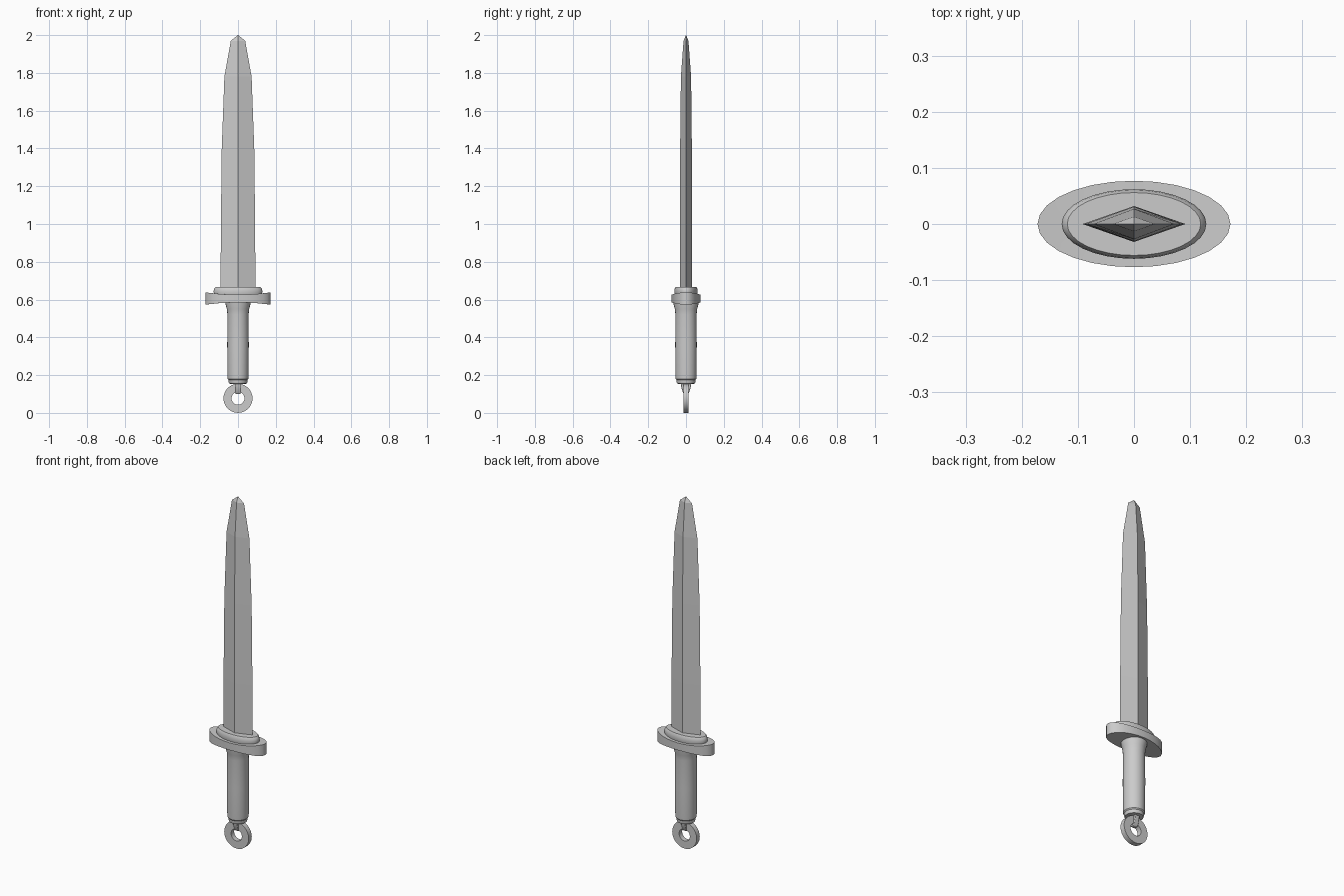
import bpy, bmesh, math

if "Cube" in bpy.data.objects:
    bpy.data.objects.remove(bpy.data.objects["Cube"])


def finish(name, bm, smooth=None):
    bmesh.ops.recalc_face_normals(bm, faces=bm.faces)
    me = bpy.data.meshes.new(name)
    bm.to_mesh(me)
    bm.free()
    ob = bpy.data.objects.new(name, me)
    bpy.context.collection.objects.link(ob)
    if smooth:
        bpy.ops.object.select_all(action='DESELECT')
        ob.select_set(True)
        bpy.context.view_layer.objects.active = ob
        bpy.ops.object.shade_smooth_by_angle(angle=math.radians(smooth))
    return ob


def loft(name, sections, sides, smooth=None, bend=None, closed=False):
    """Skin elliptical rings given as (half x, half y, z)."""
    bm = bmesh.new()
    rings = []
    for rx, ry, z in sections:
        ring = []
        for i in range(sides):
            a = 2 * math.pi * i / sides
            x, y = rx * math.cos(a), ry * math.sin(a)
            ring.append(bm.verts.new((x, y, z + (bend(x, z) if bend else 0))))
        rings.append(ring)
    for a, b in zip(rings, rings[1:]):
        for i in range(sides):
            j = (i + 1) % sides
            bm.faces.new((a[i], a[j], b[j], b[i]))
    bm.faces.new(rings[0])
    bm.faces.new(rings[-1])
    bmesh.ops.remove_doubles(bm, verts=bm.verts, dist=1e-5)
    return finish(name, bm, smooth)


# Blade: diamond section narrowing to a point
loft("blade", [(0.092, 0.032, 0.64), (0.091, 0.032, 0.95), (0.086, 0.031, 1.40),
               (0.072, 0.027, 1.78), (0.038, 0.013, 1.97), (0.0005, 0.0005, 2.0)], 4)

# Guard: oval plate whose ends thicken up and down
mid = 0.605


def flare(x, z):
    return math.copysign(0.012 * (x / 0.172) ** 2, z - mid)


steps = (0.25, 0.5, 0.75, 1.0)
loft("guard", [(0.172 * s, 0.077 * s, 0.585) for s in steps] +
     [(0.172 * s, 0.077 * s, 0.626) for s in reversed(steps)], 28, 35, flare)

# Rounded oval collar under the blade
loft("collar", [(0.122, 0.058, 0.615), (0.128, 0.062, 0.632), (0.129, 0.062, 0.645),
                (0.126, 0.060, 0.658), (0.119, 0.056, 0.666), (0.112, 0.051, 0.666)], 32, 40)

# Grip: round handle flared at the guard, with a stepped end cap
grip = [(0.040, 0.154), (0.047, 0.155), (0.050, 0.165), (0.050, 0.174), (0.055, 0.180),
        (0.056, 0.20), (0.057, 0.36), (0.056, 0.52), (0.059, 0.55), (0.066, 0.575), (0.067, 0.60)]
loft("grip", [(r, r, z) for r, z in grip], 24, 35)

# Flat hanging ring with a square section
bm = bmesh.new()
n, loops = 28, []
for i in range(n):
    a = 2 * math.pi * i / n
    loops.append([bm.verts.new((r * math.cos(a), y, 0.077 + r * math.sin(a)))
                  for r, y in ((0.077, -0.014), (0.077, 0.014), (0.034, 0.014), (0.034, -0.014))])
for i in range(n):
    a, b = loops[i], loops[(i + 1) % n]
    for k in range(4):
        m = (k + 1) % 4
        bm.faces.new((a[k], a[m], b[m], b[k]))
finish("hanging_ring", bm, 35)

# Tapered loop that straps the ring to the grip
bm = bmesh.new()
profile = [(-0.028, 0.158), (-0.026, 0.14), (-0.018, 0.112), (-0.010, 0.099),
           (0.010, 0.099), (0.018, 0.112), (0.026, 0.14), (0.028, 0.158)]
face = bm.faces.new([bm.verts.new((-0.014, y, z)) for y, z in profile])
new = bmesh.ops.extrude_face_region(bm, geom=[face])["geom"]
bmesh.ops.translate(bm, vec=(0.028, 0, 0), verts=[v for v in new if isinstance(v, bmesh.types.BMVert)])
ob = finish("ring_loop", bm, 40)
bev = ob.modifiers.new("soft_edges", 'BEVEL')
bev.width = 0.003
bev.segments = 2
